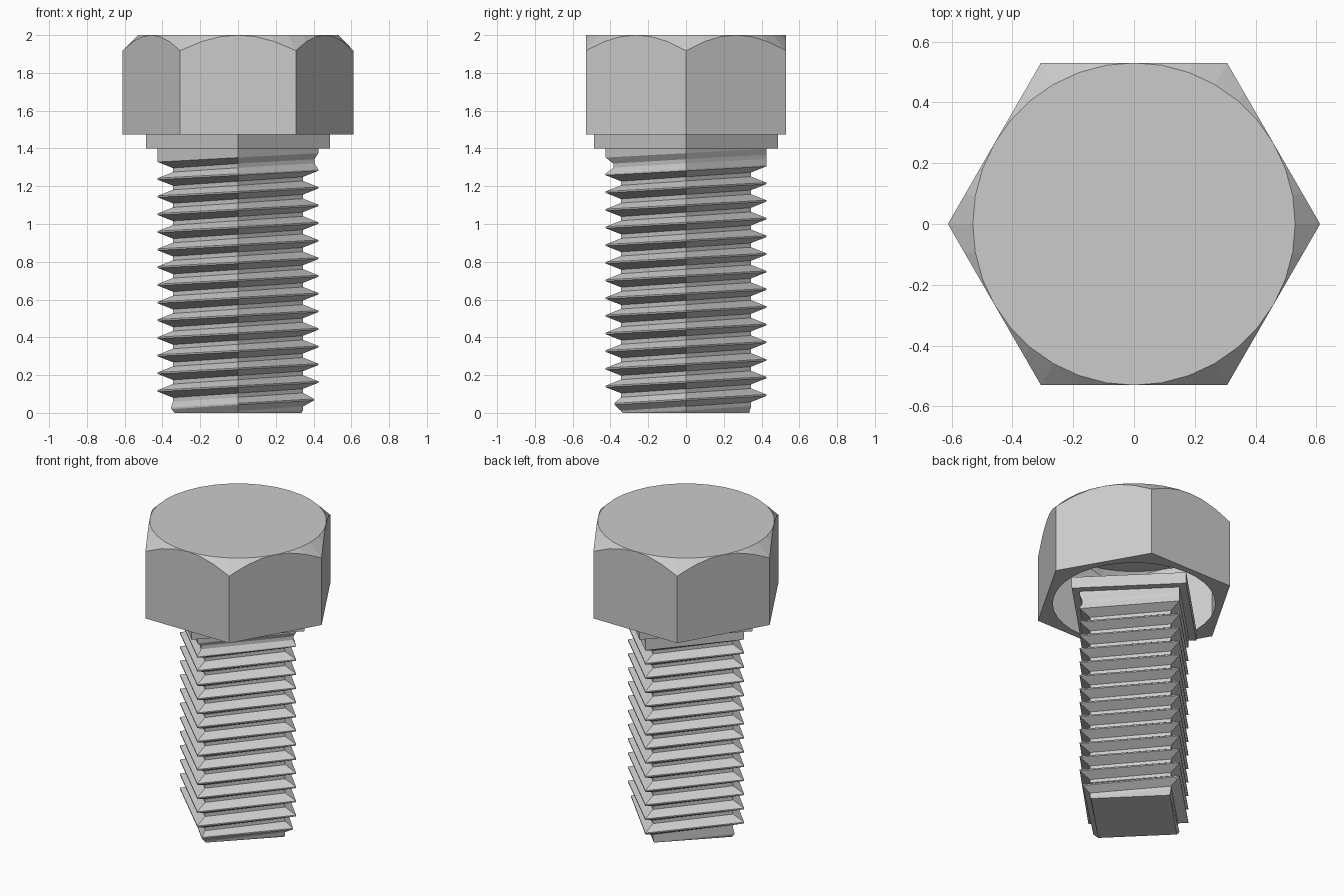
import bpy, bmesh, math

if "Cube" in bpy.data.objects:
    bpy.data.objects.remove(bpy.data.objects["Cube"])

R_CREST, R_ROOT, R_END = 0.425, 0.345, 0.335
PITCH, CREST_Z0 = 0.0935, 0.07
CREST_FLAT, ROOT_FLAT = 0.008, 0.022
Z_COLLAR, Z_HEAD, Z_TOP = 1.40, 1.475, 2.0
R_COLLAR, APOTHEM = 0.487, 0.53


def point(radius, angle, z):
    return (radius * math.cos(angle), radius * math.sin(angle), z)


def loft(name, rows, closed=True, caps=()):
    """Skin neighbouring rows of points with quads, cap chosen rows."""
    bm = bmesh.new()
    grid = [[bm.verts.new(p) for p in row] for row in rows]
    n = len(grid[0])
    for a, b in zip(grid, grid[1:]):
        for j in range(n if closed else n - 1):
            k = (j + 1) % n
            bm.faces.new((a[j], a[k], b[k], b[j]))
    for c in caps:
        bm.faces.new(grid[c])
    bmesh.ops.remove_doubles(bm, verts=bm.verts, dist=0.0005)
    bmesh.ops.recalc_face_normals(bm, faces=bm.faces)
    mesh = bpy.data.meshes.new(name)
    bm.to_mesh(mesh)
    bm.free()
    obj = bpy.data.objects.new(name, mesh)
    bpy.context.collection.objects.link(obj)
    return obj


# Hex head: hollow shell with round hole below and conical chamfer above
STEPS = 36
angles = [2 * math.pi * i / STEPS for i in range(STEPS)]
hexr = [APOTHEM / math.cos(a % (math.pi / 3) - math.pi / 6) for a in angles]
loft("hex_head", [
    [point(R_COLLAR, a, Z_HEAD) for a in angles],
    [point(r, a, Z_HEAD) for a, r in zip(angles, hexr)],
    [point(r, a, Z_TOP - (r - APOTHEM)) for a, r in zip(angles, hexr)],
    [point(APOTHEM, a, Z_TOP) for a in angles],
], caps=(3,))

# Square collar under the head
quarters = [math.pi / 2 * i for i in range(4)]
loft("collar", [[point(r, a, z) for a in quarters] for r, z in
                ((R_CREST, Z_COLLAR), (R_COLLAR, Z_COLLAR), (R_COLLAR, Z_HEAD))])


# Four-sided threaded shank: helical strip, one row per quarter turn
def crest_radius(i):
    return min(R_CREST, max(R_END, 0.402 + 0.0235 * i))


def root_radius(i):
    return R_ROOT if i <= 54 else min(R_CREST, 0.385 + 0.02 * (i - 55))


def thread_point(i, radius, dz):
    z = CREST_Z0 + PITCH * i / 4 + dz
    if z <= 0:
        z, radius = 0, R_END
    elif z >= Z_COLLAR:
        z, radius = Z_COLLAR, R_CREST
    elif z < 0.04:
        radius = min(radius, R_END + 0.9 * z)
    return point(radius, i * math.pi / 2, z)


h, rf, cf = PITCH / 2, ROOT_FLAT / 2, CREST_FLAT / 2
rows = []
for i in range(-7, 63):
    rows.append([
        thread_point(i, root_radius(i), -h - rf),
        thread_point(i, root_radius(i), -h + rf),
        thread_point(i, crest_radius(i), -cf),
        thread_point(i, crest_radius(i), cf),
        thread_point(i, root_radius(i + 4), h - rf),
    ])
loft("threaded_shank", rows, closed=False)

# Flat tip closing the shank
loft("shank_tip", [[point(R_END, a, 0) for a in quarters]], caps=(0,))
